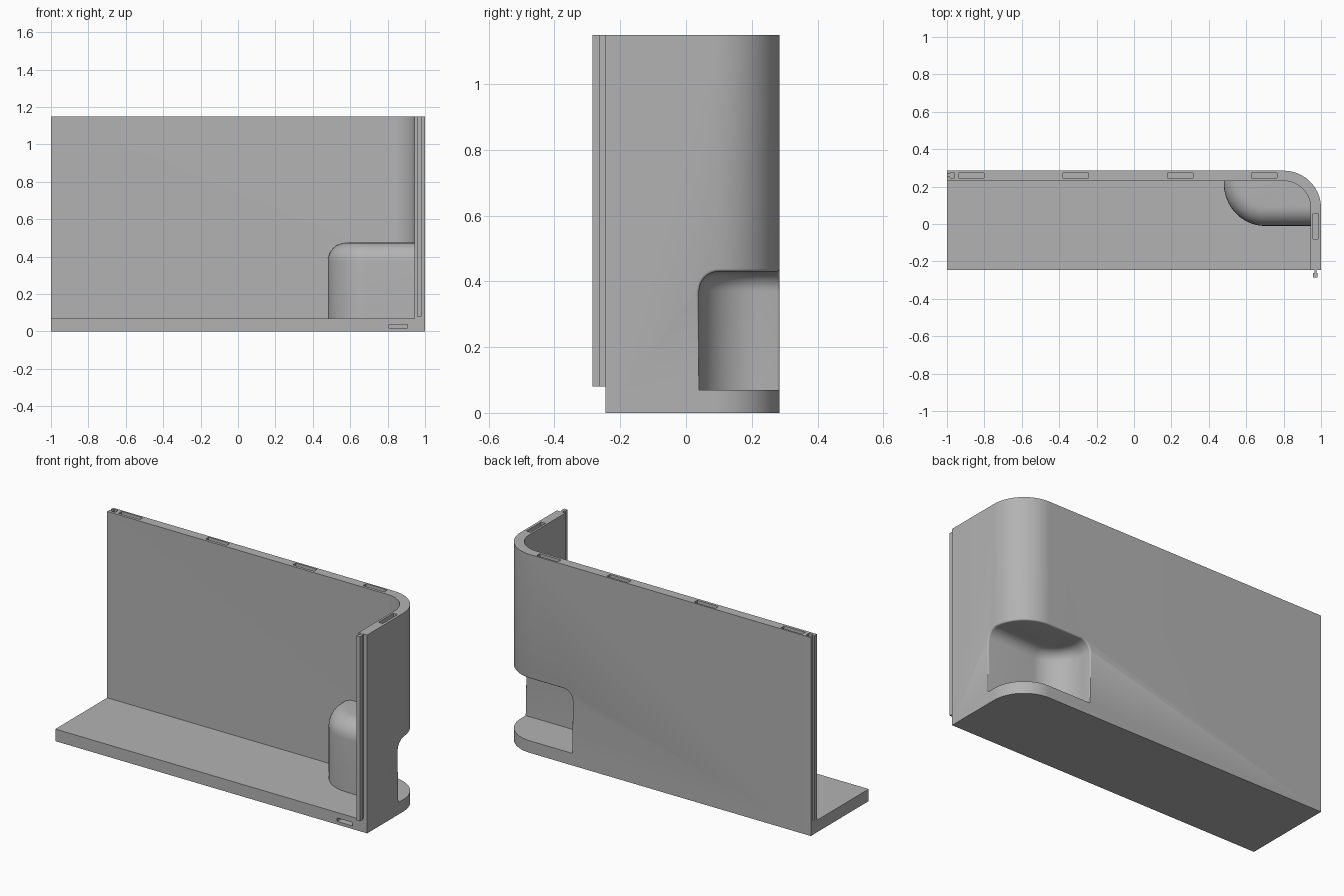
import bpy, bmesh
from math import sin, cos, pi

cube = bpy.data.objects.get("Cube")
if cube:
    bpy.data.objects.remove(cube, do_unlink=True)

grey = bpy.data.materials.new("plain_grey")
grey.use_nodes = True
grey.diffuse_color = (0.45, 0.45, 0.45, 1)
grey.node_tree.nodes["Principled BSDF"].inputs["Base Color"].default_value = (0.45, 0.45, 0.45, 1)

FRONT, BACK, SIDE = -0.245, 0.285, 1.0
WALL, FLOOR, TOP, RADIUS = 0.055, 0.07, 1.15, 0.2


def loft(name, layers):
    """Closed solid through stacked outlines, given as (z, points)."""
    bm = bmesh.new()
    rings = [[bm.verts.new((x, y, z)) for x, y in pts] for z, pts in layers]
    n = len(rings[0])
    for low, high in zip(rings, rings[1:]):
        for i in range(n):
            j = (i + 1) % n
            bm.faces.new((low[i], low[j], high[j], high[i]))
    bm.faces.new(rings[0][::-1])
    bm.faces.new(rings[-1])
    bmesh.ops.recalc_face_normals(bm, faces=bm.faces)
    mesh = bpy.data.meshes.new(name)
    bm.to_mesh(mesh)
    bm.free()
    mesh.materials.append(grey)
    ob = bpy.data.objects.new(name, mesh)
    bpy.context.collection.objects.link(ob)
    return ob


def box(name, x0, x1, y0, y1, z0, z1):
    pts = [(x0, y0), (x1, y0), (x1, y1), (x0, y1)]
    return loft(name, [(z0, pts), (z1, pts)])


def boolean(ob, tool, operation="DIFFERENCE"):
    mod = ob.modifiers.new("cut", "BOOLEAN")
    mod.operation, mod.solver, mod.object = operation, "EXACT", tool
    bpy.context.view_layer.objects.active = ob
    bpy.ops.object.modifier_apply(modifier=mod.name)
    bpy.data.objects.remove(tool, do_unlink=True)


def rounded_plan(left, front, inset, steps=24):
    """Rectangle with its back left-hand corner rounded."""
    r, cx, cy = RADIUS - inset, SIDE - RADIUS, BACK - RADIUS
    arc = [(cx + r * cos(a), cy + r * sin(a))
           for a in (i * pi / 2 / steps for i in range(steps + 1))]
    return [(left, front), (SIDE - inset, front)] + arc + [(left, BACK - inset)]


def alcove(name, inset, height, r, base, steps=20):
    """Corner bulge with a sweeping plan and a rounded top edge."""
    def plan(d):
        rx, ry, cx, cy = 0.22 - d, 0.23 - d, 0.70, 0.22
        arc = [(cx - rx * cos(a), cy - ry * sin(a))
               for a in (i * pi / 2 / steps for i in range(steps + 1))]
        return [(cx - rx, 1.2)] + arc + [(1.2, cy - ry), (1.2, 1.2)]
    layers = [(base, plan(inset))]
    for i in range(9):
        a = i * pi / 16
        layers.append((height - r + r * sin(a), plan(inset + r * (1 - cos(a)))))
    return loft(name, layers)


# Wall and floor in one piece, hollowed around the corner bulge
shell = loft("wall_and_floor", [(z, rounded_plan(-1, FRONT, 0)) for z in (0, TOP)])
room = loft("room_cutter", [(z, rounded_plan(-1.2, -0.6, WALL)) for z in (FLOOR, 1.4)])
boolean(room, alcove("bulge_cutter", 0, 0.475, 0.1, -0.1))
boolean(shell, room)
boolean(shell, alcove("niche_cutter", 0.05, 0.43, 0.06, FLOOR))

# Soften the rim of the niche on the outside
def on_outside(v):
    dx, dy = v.co.x - (SIDE - RADIUS), v.co.y - (BACK - RADIUS)
    if dx > 0 and dy > 0:
        return abs((dx * dx + dy * dy) ** 0.5 - RADIUS) < 0.001
    return abs(max(dx, dy) - RADIUS) < 0.001

bm = bmesh.new()
bm.from_mesh(shell.data)
bmesh.ops.remove_doubles(bm, verts=bm.verts, dist=0.0002)
rim = [e for e in bm.edges if len(e.link_faces) == 2
       and all(on_outside(v) and v.co.x > 0.4 and FLOOR - 0.001 < v.co.z < 0.5 for v in e.verts)
       and max(v.co.z for v in e.verts) > FLOOR + 0.001 and e.calc_face_angle(0) > 0.5]
bmesh.ops.bevel(bm, geom=rim, offset=0.02, segments=4, profile=0.5, affect="EDGES", clamp_overlap=True)
bm.to_mesh(shell.data)
bm.free()

# Connector slots along the top of the walls and in the floor's front edge
for x in (-0.87, -0.3125, 0.2475, 0.6975):
    boolean(shell, box("slot", x - 0.068, x + 0.068, 0.246, 0.274, TOP - 0.06, 1.3))
boolean(shell, box("slot", 0.957, 0.985, -0.08, 0.056, TOP - 0.06, 1.3))
boolean(shell, box("slot", 0.808, 0.905, -0.4, FRONT + 0.06, 0.018, 0.038))

# Joining groove in the free end of the long wall
boolean(shell, box("groove", -0.985, -0.96, 0.246, 0.274, 0.08, 1.3))
boolean(shell, box("groove", -1.1, -0.98, 0.253, 0.267, 0.08, 1.3))

# Joining rail on the front edge of the short wall
rail_plan = [(0.965, FRONT + 0.005), (0.965, -0.263), (0.958, -0.263), (0.958, -0.285),
             (0.982, -0.285), (0.982, -0.263), (0.975, -0.263), (0.975, FRONT + 0.005)]
rail = loft("joining_rail", [(0.08, rail_plan), (TOP, rail_plan)])

bpy.ops.object.select_all(action="DESELECT")
shell.select_set(True)
rail.select_set(True)
bpy.context.view_layer.objects.active = shell
bpy.ops.object.shade_smooth_by_angle(angle=0.6)
